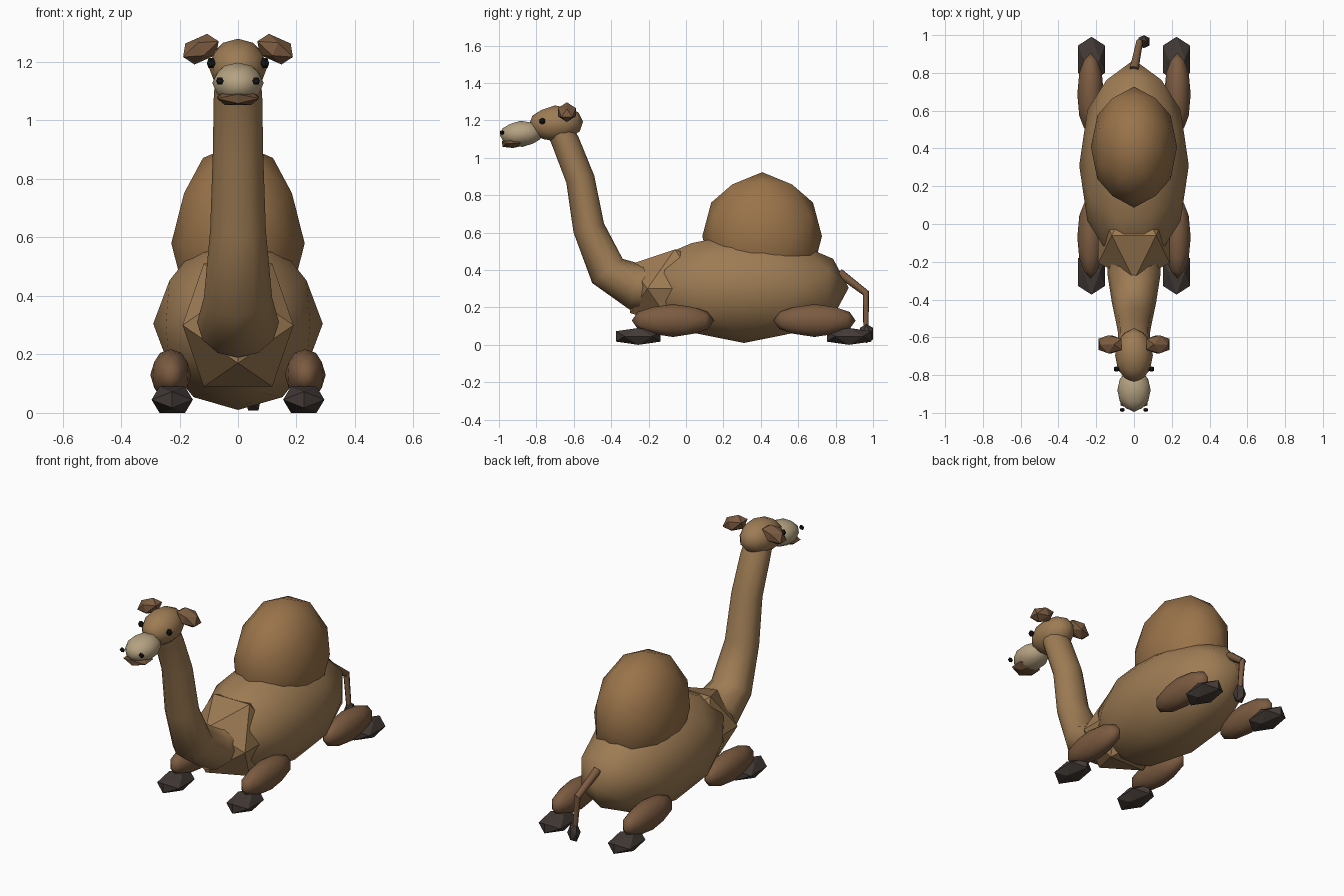
import bpy, bmesh, math
from mathutils import Vector, Euler

if "Cube" in bpy.data.objects:
    bpy.data.objects.remove(bpy.data.objects["Cube"])

PHI = (1 + math.sqrt(5)) / 2


def material(name, r, g, b):
    m = bpy.data.materials.new(name)
    m.diffuse_color = (r, g, b, 1)
    m.use_nodes = True
    m.node_tree.nodes["Principled BSDF"].inputs["Base Color"].default_value = m.diffuse_color
    return m


COAT = material("coat", 0.34, 0.20, 0.088)
HUMP = material("hump_coat", 0.32, 0.172, 0.068)
LEG = material("leg_brown", 0.20, 0.105, 0.052)
HOOF = material("hoof_dark", 0.055, 0.042, 0.036)
CREAM = material("cream", 0.46, 0.36, 0.22)
LIP = material("lip_brown", 0.16, 0.085, 0.04)
BLACK = material("black", 0.01, 0.01, 0.01)


def finish(bm, name, mat, smooth):
    bmesh.ops.recalc_face_normals(bm, faces=bm.faces[:])
    for f in bm.faces:
        f.smooth = smooth
    me = bpy.data.meshes.new(name)
    bm.to_mesh(me)
    bm.free()
    me.materials.append(mat)
    ob = bpy.data.objects.new(name, me)
    bpy.context.collection.objects.link(ob)
    return ob


def blob(name, loc, radii, mat, fine=True, rot=(0, 0, 0)):
    """Axis-aligned icosahedron; fine = one rounded subdivision, smooth shaded."""
    bm = bmesh.new()
    for s in (-1, 1):
        for t in (-PHI, PHI):
            for co in ((s, 0, t), (0, t, s), (t, s, 0)):
                bm.verts.new(co)
    bmesh.ops.convex_hull(bm, input=bm.verts[:])
    if fine:
        bmesh.ops.subdivide_edges(bm, edges=bm.edges[:], cuts=1, use_grid_fill=True)
    turn = Euler([math.radians(a) for a in rot]).to_matrix()
    for v in bm.verts:
        n = v.co.normalized()
        v.co = Vector(loc) + turn @ Vector([n[i] * radii[i] for i in range(3)])
    return finish(bm, name, mat, fine)


def tube(name, points, radii, mat, sides, widen=1.0):
    """Capped tube whose rings follow a path in roughly the y-z plane."""
    bm = bmesh.new()
    pts = [Vector(p) for p in points]
    rings = []
    for i, p in enumerate(pts):
        tangent = (pts[min(i + 1, len(pts) - 1)] - pts[max(i - 1, 0)]).normalized()
        up = tangent.cross(Vector((1, 0, 0))).normalized()
        side = up.cross(tangent)
        ring = []
        for k in range(sides):
            a = 2 * math.pi * k / sides
            ring.append(bm.verts.new(p + radii[i] * (side * math.cos(a) * widen + up * math.sin(a))))
        rings.append(ring)
    for a, b in zip(rings, rings[1:]):
        for k in range(sides):
            j = (k + 1) % sides
            bm.faces.new((a[k], a[j], b[j], b[k]))
    bm.faces.new(rings[0])
    bm.faces.new(rings[-1])
    ob = finish(bm, name, mat, True)
    for f in ob.data.polygons:
        if len(f.vertices) > 4:
            f.use_smooth = False
    return ob


# Body, hump and faceted chest
blob("body", (0, 0.31, 0.305), (0.29, 0.56, 0.295), COAT)
blob("hump", (0, 0.407, 0.58), (0.228, 0.32, 0.343), HUMP)
blob("chest", (0, -0.06, 0.30), (0.223, 0.28, 0.247), COAT, fine=False)

# Curved neck
tube("neck",
     [(0, -0.12, 0.31), (0, -0.27, 0.31), (0, -0.42, 0.395), (0, -0.52, 0.625),
      (0, -0.565, 0.885), (0, -0.642, 1.08), (0, -0.67, 1.14)],
     [0.125, 0.125, 0.104, 0.085, 0.077, 0.074, 0.07], COAT, 12, 1.12)

# Head, muzzle and mouth
blob("head", (0, -0.695, 1.183), (0.10, 0.145, 0.097), COAT, rot=(4, 0, 0))
blob("muzzle", (0, -0.88, 1.128), (0.088, 0.115, 0.07), CREAM, rot=(4, 0, 0))
blob("mouth", (0, -0.925, 1.078), (0.085, 0.068, 0.03), LIP, fine=False, rot=(4, 0, 0))

# Paired face parts and folded legs
for side, s in (("left", -1), ("right", 1)):
    blob(f"{side}_eye", (s * 0.092, -0.768, 1.196), (0.017, 0.017, 0.02), BLACK, fine=False)
    blob(f"{side}_nostril", (s * 0.062, -0.984, 1.135), (0.015, 0.012, 0.015), BLACK, fine=False)
    blob(f"{side}_ear", (s * 0.127, -0.637, 1.244), (0.078, 0.056, 0.046), LEG,
         fine=False, rot=(0, s * 24, 0))
    for part, y_leg, y_foot in (("front", -0.07, -0.255), ("back", 0.687, 0.872)):
        blob(f"{part}_{side}_leg", (s * 0.23, y_leg, 0.13), (0.07, 0.22, 0.088), LEG)
        blob(f"{part}_{side}_foot", (s * 0.225, y_foot, 0.045), (0.083, 0.14, 0.053),
             HOOF, fine=False)

# Tail and its tuft
tube("tail_base", [(0, 0.82, 0.385), (0.03, 0.968, 0.272)], [0.024, 0.018], LEG, 7)
tube("tail_end", [(0.03, 0.962, 0.285), (0.048, 0.962, 0.07)], [0.017, 0.014], LEG, 7)
blob("tail_tuft", (0.052, 0.965, 0.06), (0.034, 0.04, 0.06), HOOF, fine=False)
